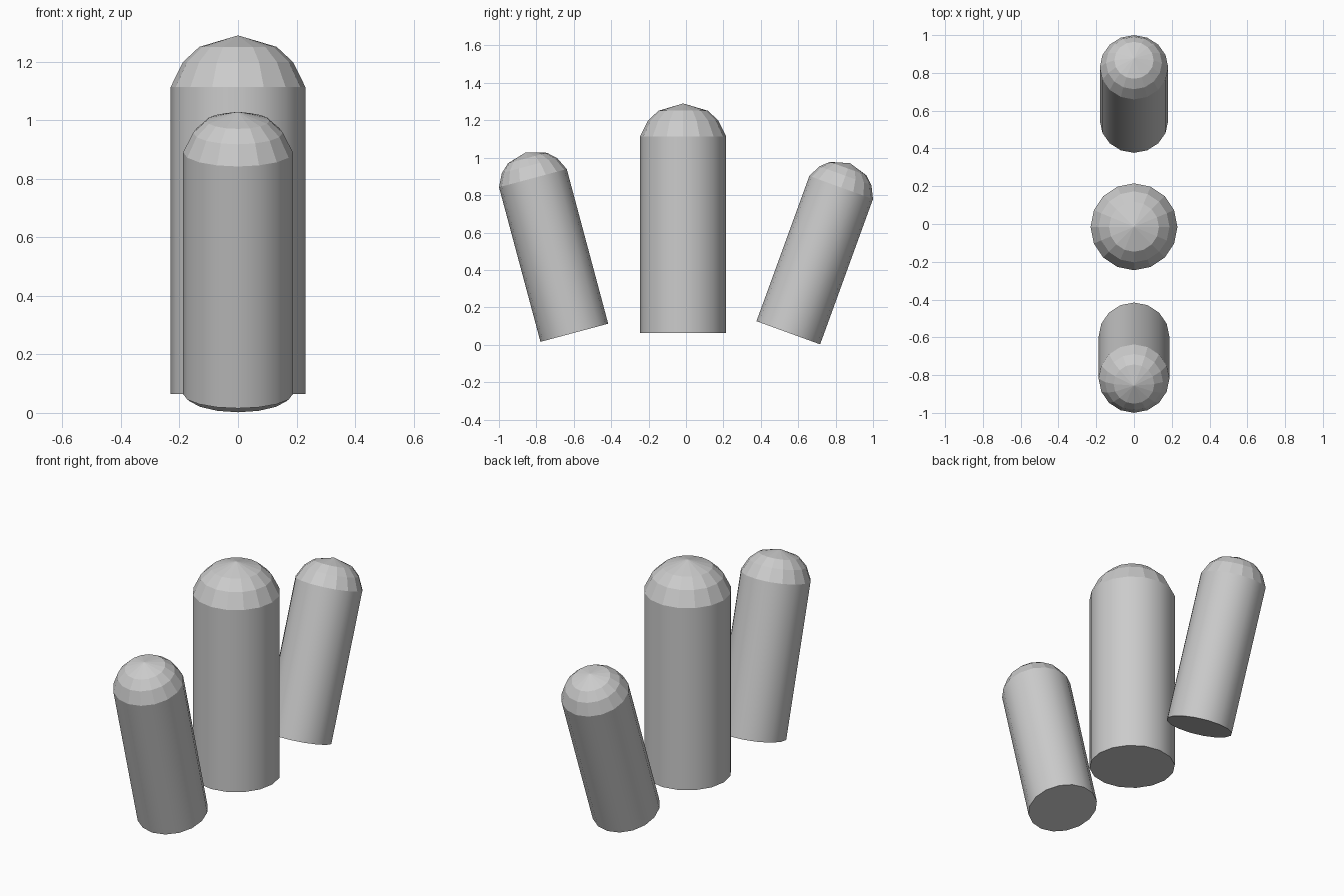
import bpy, bmesh, math
from mathutils import Matrix

if "Cube" in bpy.data.objects:
    bpy.data.objects.remove(bpy.data.objects["Cube"])

SIDES = 16
R, LENGTH = 0.23, 1.05
# dome rings as (radius, height above the shaft top), then the tip
RINGS = [(0.188, 0.085), (0.132, 0.137)]
TIP = 0.176


def domed_post(name, y, scale, tilt):
    """Round post with a smooth shaft and a faceted dome, tilted about its base."""
    bm = bmesh.new()
    profile = [(R, 0), (R, LENGTH)] + [(r, LENGTH + h) for r, h in RINGS]
    loops = []
    for r, z in profile:
        loops.append([bm.verts.new((r * math.cos(2 * math.pi * i / SIDES),
                                    r * math.sin(2 * math.pi * i / SIDES), z))
                      for i in range(SIDES)])
    # base
    bm.faces.new(loops[0][::-1])
    # shaft and dome bands
    for k, (a, b) in enumerate(zip(loops, loops[1:])):
        for i in range(SIDES):
            j = (i + 1) % SIDES
            f = bm.faces.new((a[i], a[j], b[j], b[i]))
            f.smooth = k == 0
    # tip
    tip = bm.verts.new((0, 0, LENGTH + TIP))
    for i in range(SIDES):
        bm.faces.new((loops[-1][i], loops[-1][(i + 1) % SIDES], tip))
    # keep the shaft rims crisp
    for e in bm.edges:
        if len({f.smooth for f in e.link_faces}) > 1:
            e.smooth = False
    mesh = bpy.data.meshes.new(name)
    bm.to_mesh(mesh)
    bm.free()
    ob = bpy.data.objects.new(name, mesh)
    bpy.context.collection.objects.link(ob)
    ob.matrix_world = (Matrix.Translation((0, y, 0.064))
                       @ Matrix.Rotation(math.radians(tilt), 4, 'X')
                       @ Matrix.Scale(scale, 4))
    return ob


domed_post("middle_post", -0.015, 1.0, 0)
domed_post("front_post", -0.597, 0.815, 15)
domed_post("back_post", 0.547, 0.787, -20)
